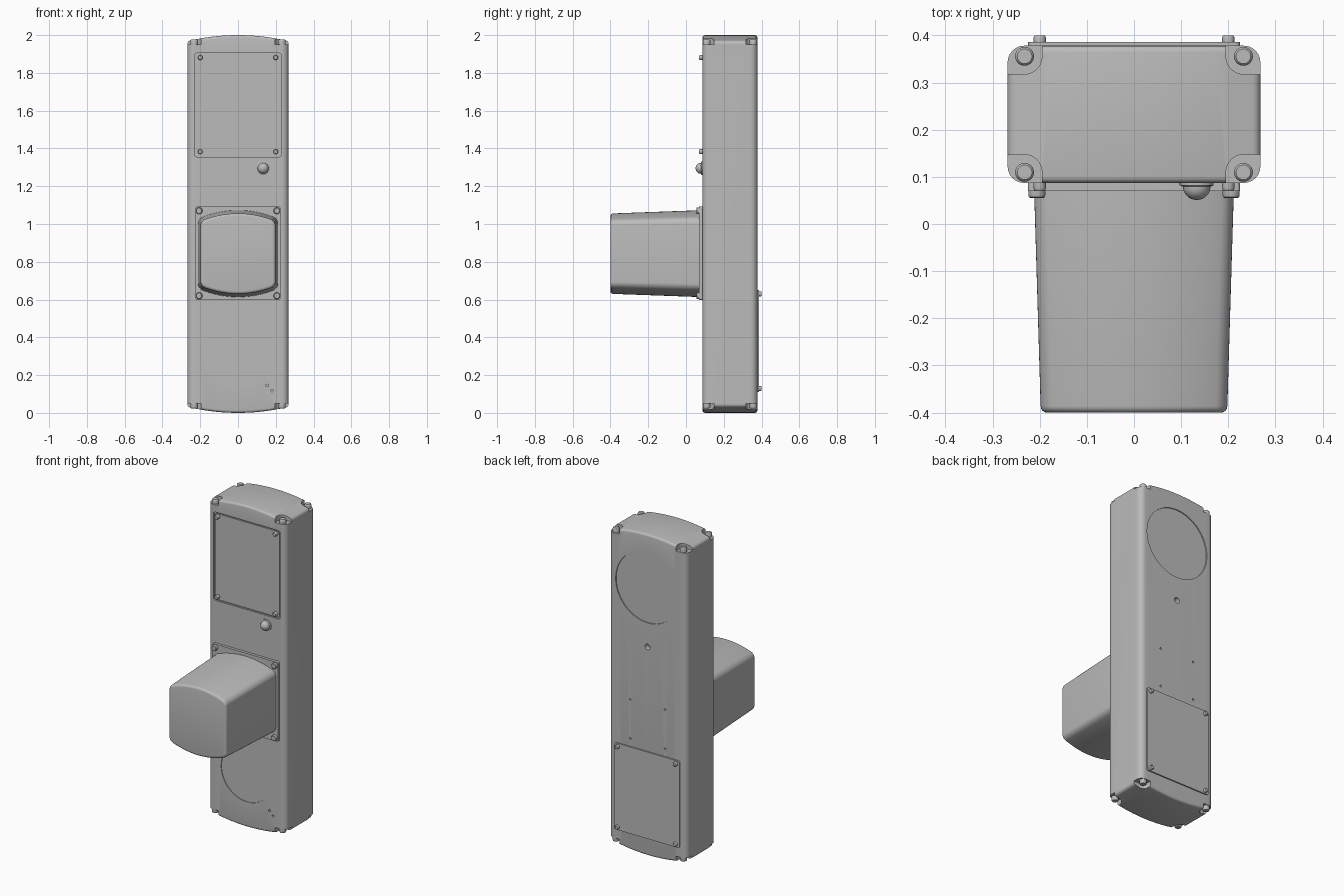
import bpy, bmesh
from math import sin, cos, pi, radians
from mathutils import Vector, Matrix

cube = bpy.data.objects.get("Cube")
if cube:
    bpy.data.objects.remove(cube)

grey = bpy.data.materials.new("light grey")
grey.use_nodes = True
grey.diffuse_color = (0.5, 0.5, 0.5, 1)
grey.node_tree.nodes["Principled BSDF"].inputs["Base Color"].default_value = (0.5, 0.5, 0.5, 1)

FRONT, BACK, MID_Y = 0.087, 0.378, 0.2325
TO_FRONT = Matrix.Rotation(pi / 2, 4, 'X')    # local z points to -y
TO_BACK = Matrix.Rotation(-pi / 2, 4, 'X')    # local z points to +y
UP = Matrix.Identity(4)
DOWN = Matrix.Rotation(pi, 4, 'X')


def finish(name, bm):
    bmesh.ops.recalc_face_normals(bm, faces=bm.faces)
    mesh = bpy.data.meshes.new(name)
    bm.to_mesh(mesh)
    bm.free()
    mesh.materials.append(grey)
    ob = bpy.data.objects.new(name, mesh)
    bpy.context.collection.objects.link(ob)
    return ob


def loft(bm, rings, cap_strips=False):
    """Skin closed rings; caps are one face, or strips across mirrored columns."""
    rows = [[bm.verts.new(p) for p in ring] for ring in rings]
    n = len(rows[0])
    for a, b in zip(rows, rows[1:]):
        for i in range(n):
            j = (i + 1) % n
            bm.faces.new((a[i], a[j], b[j], b[i]))
    for row in (rows[0], rows[-1]):
        if cap_strips:
            for i in range(n // 2 - 1):
                bm.faces.new((row[i], row[i + 1], row[n - 2 - i], row[n - 1 - i]))
        else:
            bm.faces.new(row)


def columns(hx, h, r, sag=0):
    """Half outline of a rounded rectangle whose long edges may bow outwards."""
    left = [(-hx + r * (1 - cos(k * pi / 12)), h - r * (1 - sin(k * pi / 12))) for k in range(7)]
    mid = [((hx - r) * t / 8, h) for t in range(-7, 8)]
    pts = left + mid + [(-x, y) for x, y in reversed(left)]
    return [(x, y - sag * (x / hx) ** 2) for x, y in pts]


def outline(*args):
    c = columns(*args)
    return [(x, -y) for x, y in c] + [(x, y) for x, y in reversed(c)]


def round_edge(b, n=4):
    return [(b * (1 - sin(k * pi / 2 / n)), b * (1 - cos(k * pi / 2 / n))) for k in range(n + 1)]


def lathe(bm, profile, loc, turn, seg=32):
    rings = [[Vector(loc) + turn @ Vector((r * cos(2 * pi * i / seg), r * sin(2 * pi * i / seg), z))
              for i in range(seg)] for r, z in profile]
    loft(bm, rings)


def plate(bm, hx, hz, r, z, y0, y1):
    loft(bm, [[(x, y, z + v) for x, v in outline(hx, hz, r)] for y in (y0, y1)])


def screw(bm, loc, turn, r, h):
    lathe(bm, [(r, 0), (r, 0.7 * h), (0.93 * r, 0.9 * h), (0.78 * r, h)], loc, turn, 24)


# Main body: rounded column with bowed ends and soft rims
HX, HY, BOW, RIM = 0.268, 0.1455, 0.032, 0.014
rings = []
edge = round_edge(RIM)
for d, t in edge:
    o = outline(HX - d, HY - d, 0.035 - d)
    rings.append([(x, MID_Y + y, BOW * (x / HX) ** 2 + RIM - edge[len(edge) - 1 - edge.index((d, t))][0]) for x, y in o])
rings = []
for k in range(5):
    a = k * pi / 8
    d, t = RIM * (1 - sin(a)), RIM * (1 - cos(a))
    o = outline(HX - d, HY - d, 0.035 - d)
    rings.append([(x, MID_Y + y, BOW * (x / HX) ** 2 + t) for x, y in o])
rings += [[(x, y, 2 - z) for x, y, z in ring] for ring in reversed(rings)]
bm = bmesh.new()
loft(bm, rings, True)
body = finish("body", bm)

# Cutter: corner notches, cover recesses, discs and small holes
bm = bmesh.new()
R = 0.038
notch = [(R * cos(a), R * sin(a)) for a in [pi + k * pi / 16 for k in range(9)]]
notch += [(0.1, -R), (0.1, 0.1), (-R, 0.1)]
corners = [(sx, sy) for sx in (-1, 1) for sy in (-1, 1)]
for sx, sy in corners:
    for lo, hi in ((-0.1, 0.05), (1.95, 2.1)):
        loft(bm, [[(sx * (0.233 + x), MID_Y + sy * (0.123 + y), z) for x, y in notch] for z in (lo, hi)])
plate(bm, 0.23, 0.275, 0.015, 1.63, 0.0, FRONT + 0.009)


def hole(x, z, r, depth, back=False):
    y, turn = (BACK, TO_BACK) if back else (FRONT, TO_FRONT)
    lathe(bm, [(r, -depth), (r, 0.05)], (x, y, z), turn, 96 if r > 0.1 else 20)


hole(0, 0.335, 0.177, 0.004)
hole(0.155, 0.145, 0.007, 0.02)
hole(0.18, 0.118, 0.007, 0.02)
hole(0, 1.67, 0.22, 0.006, True)
hole(0, 1.3, 0.018, 0.03, True)
for sx, sz in corners:
    hole(sx * 0.12, 0.82 + sz * 0.122, 0.006, 0.02, True)
cutter = finish("cutter", bm)
cutter.hide_render = True
mod = body.modifiers.new("cuts", 'BOOLEAN')
mod.operation, mod.solver, mod.object = 'DIFFERENCE', 'EXACT', cutter
bpy.context.view_layer.objects.active = body
bpy.ops.object.modifier_apply(modifier=mod.name)
bpy.data.objects.remove(cutter)

# Screws in the corner notches
bm = bmesh.new()
for sx, sy in corners:
    x, y = sx * 0.232, MID_Y + sy * 0.123
    screw(bm, (x, y, 1.948), UP, 0.02, 0.028)
    screw(bm, (x, y, 0.052), DOWN, 0.02, 0.028)
finish("corner_screws", bm)

# Upper front cover, lower back cover and their screws
bm = bmesh.new()
plate(bm, 0.222, 0.267, 0.012, 1.63, FRONT + 0.002, FRONT + 0.02)
finish("front_cover", bm)
bm = bmesh.new()
plate(bm, 0.225, 0.27, 0.012, 0.38, BACK - 0.01, BACK + 0.008)
finish("back_cover", bm)
bm = bmesh.new()
for sx, sz in corners:
    screw(bm, (sx * 0.2, FRONT + 0.003, 1.632 + sz * 0.249), TO_FRONT, 0.013, 0.02)
    screw(bm, (sx * 0.2, BACK + 0.006, 0.38 + sz * 0.25), TO_BACK, 0.013, 0.016)
finish("cover_screws", bm)

# Projecting housing: base plate, collar, tapered hood and screws
bm = bmesh.new()
plate(bm, 0.225, 0.247, 0.008, 0.845, 0.07, FRONT + 0.005)
finish("housing_base", bm)
bm = bmesh.new()
rings = [[(x, 0.08, 0.843 + z) for x, z in outline(0.212, 0.23, 0.025, 0.045)]]
tip = 0.014
for k in range(4, -1, -1):
    d, t = tip * (1 - sin(k * pi / 8)), tip * (1 - cos(k * pi / 8))
    rings.append([(x, -0.4 + t, 0.843 + z)
                  for x, z in outline(0.198 - d, 0.213 - d, 0.024 - d, 0.04)])
loft(bm, rings, True)
finish("housing_hood", bm)
bm = bmesh.new()
for sx, sz in corners:
    screw(bm, (sx * 0.206, 0.075, 0.845 + sz * 0.225), TO_FRONT, 0.018, 0.02)
finish("housing_screws", bm)

# Indicator light
bm = bmesh.new()
lathe(bm, [(0.036, -0.005), (0.036, 0.005), (0.031, 0.007)]
      + [(0.029 * cos(a), 0.008 + 0.028 * sin(a)) for a in [k * pi / 20 for k in range(10)]],
      (0.133, FRONT, 1.295), TO_FRONT)
finish("indicator_light", bm)

for ob in bpy.context.scene.objects:
    ob.select_set(ob.type == 'MESH')
bpy.ops.object.shade_smooth_by_angle(angle=radians(35))
